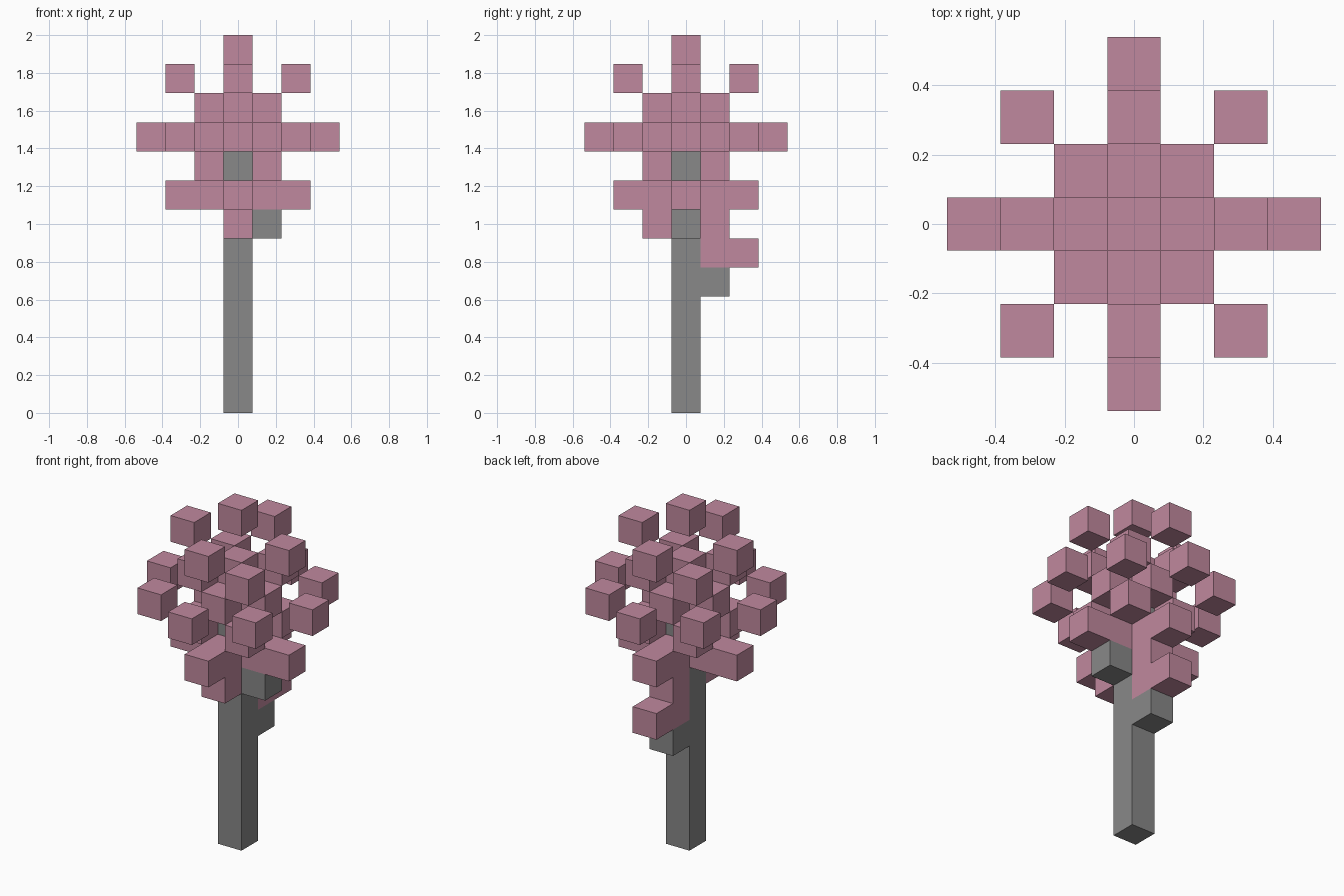
import bpy
import bmesh
from mathutils import Matrix, Vector

if "Cube" in bpy.data.objects:
    bpy.data.objects.remove(bpy.data.objects["Cube"], do_unlink=True)

UNIT = 2 / 13  # edge of one block; the tree is 13 blocks tall


def material(name, rgb):
    mat = bpy.data.materials.new(name)
    mat.use_nodes = True
    mat.diffuse_color = (*rgb, 1)
    mat.node_tree.nodes["Principled BSDF"].inputs["Base Color"].default_value = (*rgb, 1)
    return mat


def blocks(name, mat, boxes):
    """One object of boxes, each given by its first and last block (x, y, level)."""
    bm = bmesh.new()
    for first, last in boxes:
        a, b = Vector(first), Vector(last)
        low = Vector(map(min, a, b))
        high = Vector(map(max, a, b))
        centre = (low + high) / 2 + Vector((0, 0, 0.5))
        size = high - low + Vector((1, 1, 1))
        matrix = Matrix.Translation(centre * UNIT) @ Matrix.Diagonal((*(size * UNIT), 1))
        bmesh.ops.create_cube(bm, size=1, matrix=matrix)
    mesh = bpy.data.meshes.new(name)
    bm.to_mesh(mesh)
    bm.free()
    mesh.materials.append(mat)
    obj = bpy.data.objects.new(name, mesh)
    bpy.context.collection.objects.link(obj)
    return obj


def single(cells):
    return [(c, c) for c in cells]


def ring(radius, level):
    """Four blocks on the axes."""
    return [(radius, 0, level), (-radius, 0, level), (0, radius, level), (0, -radius, level)]


def corners(radius, level):
    """Four blocks on the diagonals."""
    return [(x, y, level) for x in (-radius, radius) for y in (-radius, radius)]


pink = material("blossom pink", (0.527, 0.25, 0.342))
grey = material("bark grey", (0.246, 0.246, 0.246))

# Trunk and branch stubs
blocks("trunk", grey, [((0, 0, 0), (0, 0, 8))])
blocks("side_branch", grey, single([(1, 0, 6)]))
blocks("back_branch", grey, single([(0, 1, 4)]))

# Crown core: cross at its middle, diagonal blocks above and below
blocks("crown_core", pink, [((0, 0, 9), (0, 0, 10))] + single(ring(1, 9)))
blocks("upper_corner_blossoms", pink, single(corners(1, 10)))
blocks("lower_corner_blossoms", pink, single(corners(1, 8)))

# Loose blossoms around the crown
blocks("top_blossom", pink, single([(0, 0, 12)]))
blocks("upper_blossoms", pink, single(ring(2, 11)))
blocks("outer_blossoms", pink, single(ring(3, 9) + corners(2, 9)))

# Lower arms reaching out from the trunk
blocks("lower_arms", pink, list(zip(ring(1, 7), ring(2, 7))))

# Hanging blossoms at front and back
blocks("front_hanging_blossom", pink, single([(0, -1, 6)]))
blocks("back_hanging_blossom", pink, [((0, 1, 5), (0, 1, 6)), ((0, 2, 5), (0, 2, 5))])
